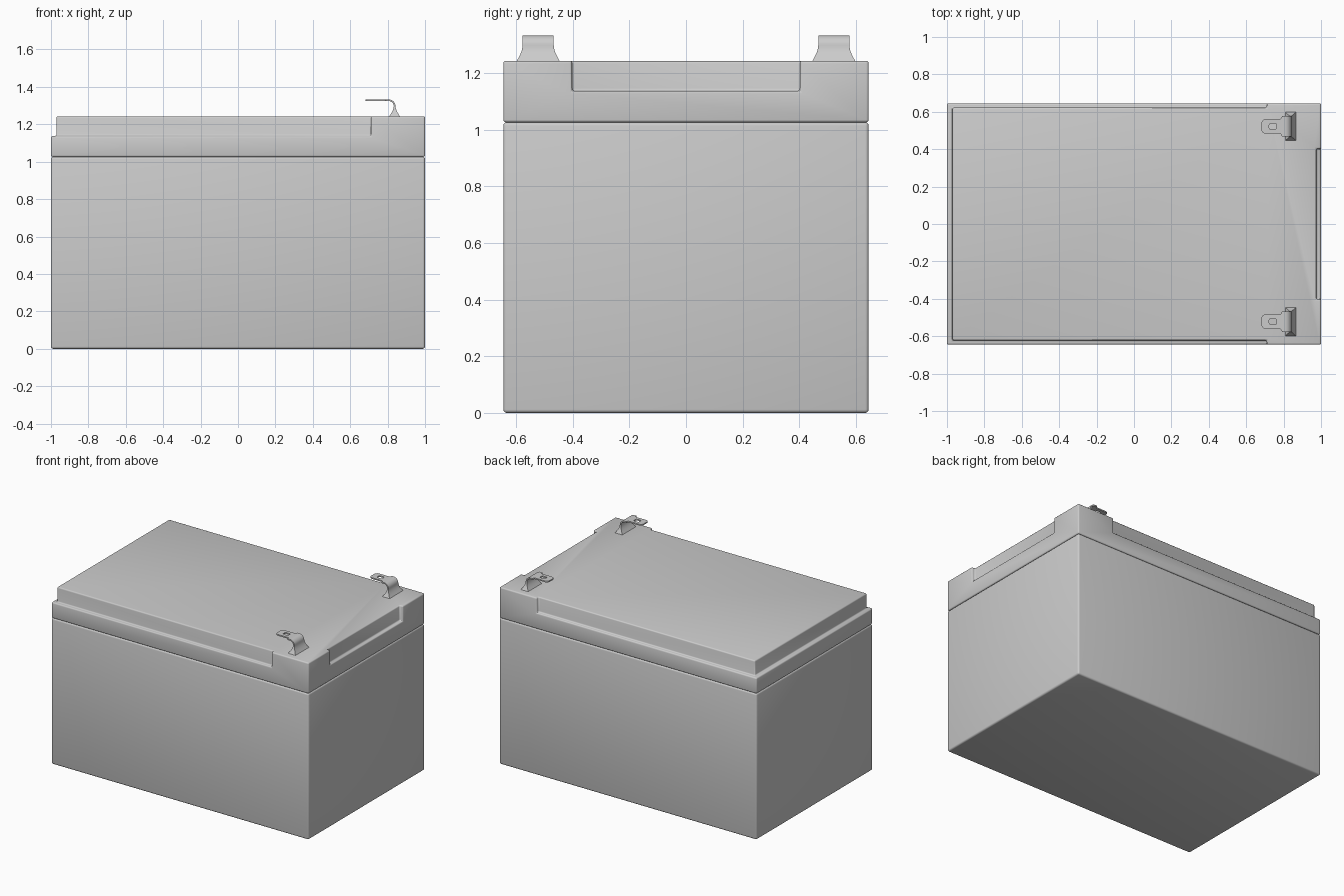
import bpy, bmesh
from math import sin, cos, pi, radians

if "Cube" in bpy.data.objects:
    bpy.data.objects.remove(bpy.data.objects["Cube"])

TOP = 1.243       # top of the lid
SEAM = 1.026      # joint between case and lid
HALF_Y = 0.645


def make_object(name, bm):
    bmesh.ops.recalc_face_normals(bm, faces=bm.faces)
    mesh = bpy.data.meshes.new(name)
    bm.to_mesh(mesh)
    bm.free()
    ob = bpy.data.objects.new(name, mesh)
    bpy.context.collection.objects.link(ob)
    return ob


def prism(name, outline, z0, z1):
    bm = bmesh.new()
    base = bm.faces.new([bm.verts.new((x, y, z0)) for x, y in outline])
    ext = bmesh.ops.extrude_face_region(bm, geom=[base])
    verts = [g for g in ext["geom"] if isinstance(g, bmesh.types.BMVert)]
    bmesh.ops.translate(bm, vec=(0, 0, z1 - z0), verts=verts)
    return make_object(name, bm)


def rect(x0, x1, y0, y1):
    return [(x0, y0), (x1, y0), (x1, y1), (x0, y1)]


def activate(ob):
    bpy.ops.object.select_all(action='DESELECT')
    ob.select_set(True)
    bpy.context.view_layer.objects.active = ob


def smooth(ob, angle=35):
    activate(ob)
    bpy.ops.object.shade_smooth_by_angle(angle=radians(angle))


def round_edges(ob, width):
    mod = ob.modifiers.new("rounding", 'BEVEL')
    mod.width = width
    mod.segments = 3
    mod.limit_method = 'ANGLE'
    activate(ob)
    bpy.ops.object.modifier_apply(modifier=mod.name)
    smooth(ob)


def cut(ob, cutter):
    mod = ob.modifiers.new("cut", 'BOOLEAN')
    mod.operation = 'DIFFERENCE'
    mod.solver = 'EXACT'
    mod.object = cutter
    activate(ob)
    bpy.ops.object.modifier_apply(modifier=mod.name)
    bpy.data.objects.remove(cutter)


def arc(cx, cy, r, a0, a1, n=5):
    return [(cx + r * cos(radians(a0 + (a1 - a0) * i / n)),
             cy + r * sin(radians(a0 + (a1 - a0) * i / n))) for i in range(n + 1)]


# Case
case = prism("battery_case", rect(-1, 1, -HALF_Y, HALF_Y), 0, SEAM)
round_edges(case, 0.012)

# Lid with a U-shaped step round the left end and a notch in the right end
lid = prism("lid", rect(-1, 1, -HALF_Y, HALF_Y), SEAM, TOP)
u_shape = [(0.71, -0.8), (0.71, -0.622), (-0.971, -0.622), (-0.971, 0.622),
           (0.71, 0.622), (0.71, 0.8), (-1.2, 0.8), (-1.2, -0.8)]
cut(lid, prism("step_cutter", u_shape, 1.137, 1.5))
cut(lid, prism("notch_cutter", rect(0.975, 1.2, -0.402, 0.402), 1.137, 1.5))
round_edges(lid, 0.009)


# Terminal stem: flared foot lofted up and bent over to horizontal
def terminal_stem(name, yc):
    rings = []
    for i in range(9):                       # concave flare
        t = i / 8
        f = 1 - sin(t * pi / 2)
        f = f * 0.85 + 0.15 * (1 - t)
        z = TOP - 0.004 + 0.058 * t
        rings.append((((0.833 - 0.027 * f), z), ((0.842 + 0.026 * f), z), 0.055 + 0.023 * f))
    inner = arc(0.806, 1.297, 0.027, 0, 90, 8)
    outer = arc(0.806, 1.297, 0.036, 0, 90, 8)
    rings += [(a, b, 0.055) for a, b in zip(inner, outer)]
    rings.append(((0.795, 1.324), (0.795, 1.333), 0.055))
    bm = bmesh.new()
    loops = []
    for (ax, az), (bx, bz), h in rings:
        loops.append([bm.verts.new(p) for p in ((ax, yc - h, az), (bx, yc - h, bz),
                                                (bx, yc + h, bz), (ax, yc + h, az))])
    for lo, hi in zip(loops, loops[1:]):
        for k in range(4):
            bm.faces.new((lo[k], lo[(k + 1) % 4], hi[(k + 1) % 4], hi[k]))
    bm.faces.new(loops[0])
    bm.faces.new(loops[-1])
    smooth(make_object(name, bm))


# Terminal blade: flat tongue with rounded tip and a slot
def terminal_blade(name, yc):
    half = [(0.796, 0.055), (0.79, 0.055)] + arc(0.778, 0.051, 0.012, 0, -90, 4)
    half += arc(0.704, 0.017, 0.022, 90, 180)
    outline = half + [(x, -y) for x, y in reversed(half)]
    slot = []
    for cx, cy, a in ((0.755, 0.007, 0), (0.731, 0.007, 90), (0.731, -0.007, 180), (0.755, -0.007, 270)):
        slot += arc(cx, cy, 0.008, a, a + 90, 4)
    curve = bpy.data.curves.new(name, 'CURVE')
    curve.dimensions = '2D'
    curve.fill_mode = 'BOTH'
    curve.extrude = 0.0045
    for pts in (outline, slot):
        spline = curve.splines.new('POLY')
        spline.points.add(len(pts) - 1)
        for p, (x, y) in zip(spline.points, pts):
            p.co = (x, y, 0, 1)
        spline.use_cyclic_u = True
    ob = bpy.data.objects.new(name, curve)
    ob.location = (0, yc, 1.3285)
    bpy.context.collection.objects.link(ob)
    activate(ob)
    bpy.ops.object.convert(target='MESH')
    smooth(bpy.context.view_layer.objects.active)


for side, y in (("front", -0.522), ("back", 0.522)):
    terminal_stem(side + "_terminal_stem", y)
    terminal_blade(side + "_terminal_blade", y)
